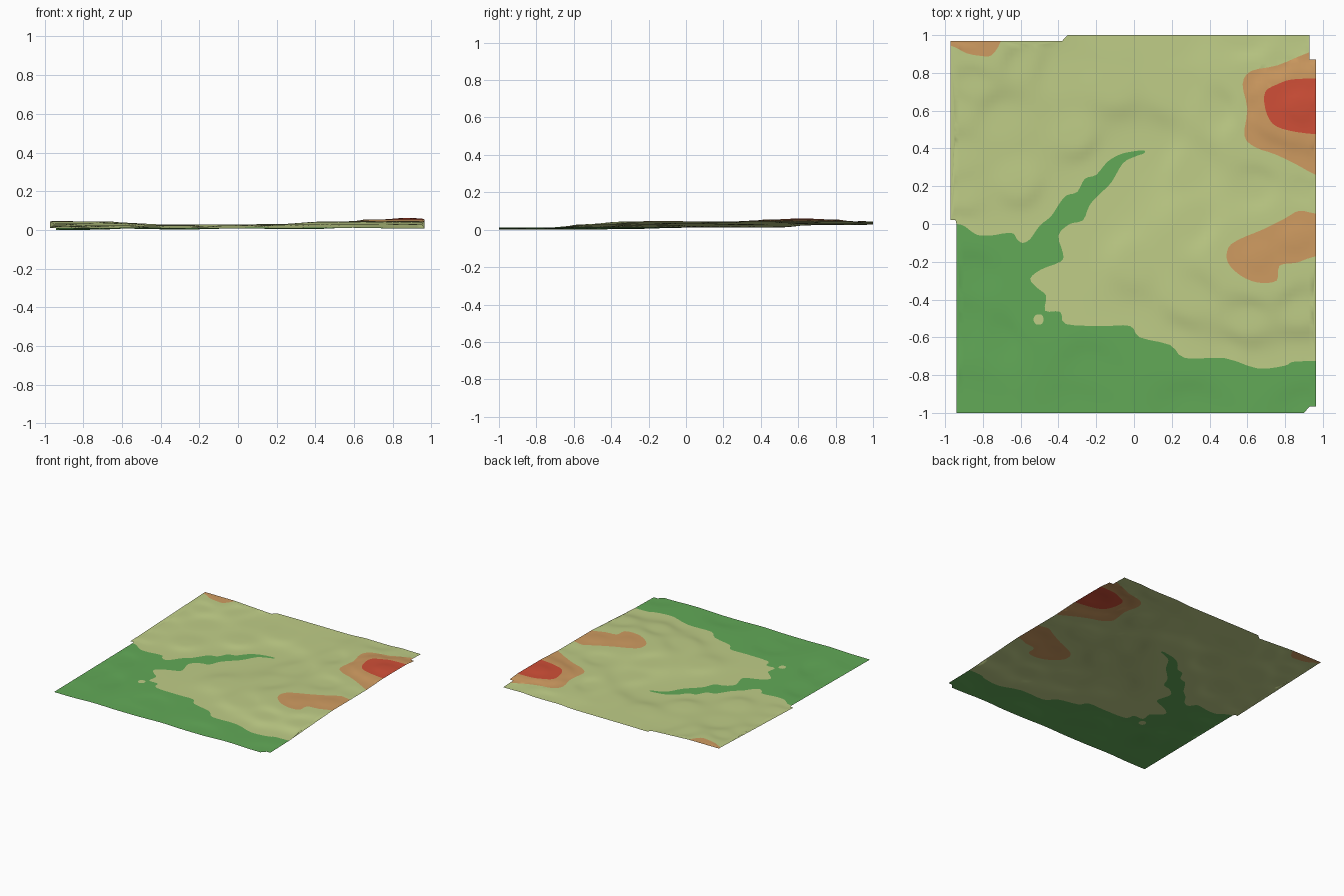
import bpy
from mathutils import Vector
from mathutils.geometry import delaunay_2d_cdt

if "Cube" in bpy.data.objects:
    bpy.data.objects.remove(bpy.data.objects["Cube"])

STEP = 0.025

# Stepped outer edge of the map sheet
outline = [(-.94, -1), (.9, -1), (.93, -.965), (.963, -.965), (.963, .87), (.93, .87),
           (.93, 1), (-.35, 1), (-.38, .97), (-.972, .97), (-.972, .02), (-.945, .02),
           (-.94, 0)]

# Contour lines; points beyond the outline only close the loops
inlet_north = [
    (-1.2, 0), (-1, 0), (-.94, 0), (-.9, -.01), (-.86, -.04), (-.82, -.06), (-.75, -.06),
    (-.69, -.05), (-.64, -.05), (-.62, -.08), (-.59, -.1), (-.55, -.08), (-.5, -.01),
    (-.44, .04), (-.4, .1), (-.36, .15), (-.3, .17), (-.26, .24), (-.2, .26),
    (-.14, .33), (-.07, .37), (0, .385), (.05, .39)]
inlet_south = [
    (.055, .375), (0, .355), (-.06, .32), (-.12, .22), (-.18, .16), (-.235, .1),
    (-.27, .02), (-.34, 0), (-.4, -.06), (-.375, -.16), (-.39, -.2), (-.49, -.24),
    (-.55, -.29), (-.51, -.34), (-.465, -.38), (-.47, -.46), (-.39, -.465)]
south_edge = [
    (-.36, -.53), (-.16, -.54), (-.02, -.54), (.03, -.6), (.19, -.64), (.27, -.71),
    (.48, -.71), (.655, -.765), (.8, -.75), (.84, -.73), (.963, -.725), (1.2, -.72),
    (1.2, -1.2), (-1.2, -1.2)]
lowland = inlet_north + inlet_south + south_edge
knoll = [(-.532, -.505), (-.52, -.482), (-.49, -.48), (-.478, -.505), (-.49, -.53),
         (-.52, -.53)]
hill_ne = [(1.2, .16), (.963, .26), (.86, .315), (.745, .37), (.645, .405), (.585, .465),
           (.6, .61), (.575, .74), (.62, .81), (.76, .84), (.93, .91), (1.2, 1)]
hill_e = [(1.2, .03), (.963, .055), (.875, .07), (.8, .03), (.68, -.03), (.56, -.08),
          (.5, -.125), (.495, -.2), (.56, -.27), (.655, -.31), (.755, -.3), (.77, -.22),
          (.86, -.205), (.963, -.17), (1.2, -.12)]
hill_nw = [(-1.2, 1), (-.972, .945), (-.89, .905), (-.81, .89), (-.755, .893),
           (-.705, .968), (-.68, 1.1)]
summit = [(1.2, .46), (.963, .475), (.82, .495), (.735, .53), (.695, .61), (.695, .7),
          (.76, .74), (.835, .765), (.963, .77), (1.2, .77)]

# (contour, height of that contour, material inside), later ones win
regions = [(lowland, .012, 0), (knoll, .0125, 1), (hill_ne, .045, 2),
           (hill_e, .044, 2), (hill_nw, .045, 2), (summit, .056, 3)]

# Spot heights between the contours: x, y, z
spots = [
    (-.9, -.95, .001), (-.3, -.98, .004), (.3, -.98, .005), (.9, -.98, .007),
    (-.7, -.6, .004), (-.92, -.55, .002), (-.85, -.25, .006), (-.25, -.75, .007),
    (0, -.2, .025), (.3, -.4, .029), (.6, -.5, .03), (.87, -.45, .032),
    (.3, 0, .031), (.3, .3, .027), (.65, .2, .036), (.9, .17, .041),
    (.45, .6, .035), (.2, .7, .031), (.2, .97, .03), (.6, .97, .037),
    (.9, .97, .042), (-.1, .72, .03), (-.1, .97, .03), (-.3, .45, .025),
    (-.6, .2, .024), (-.9, .12, .019), (-.95, .36, .023), (-.7, .56, .024),
    (-.4, .82, .025), (-.85, .75, .037), (-.6, .86, .035), (-.95, .6, .032),
    (.87, .62, .062), (.85, -.07, .048), (.65, -.18, .047), (-.92, .96, .048)]


def smooth_loop(pts, n=3):
    """Closed Catmull-Rom curve through the points."""
    p = [Vector(q) for q in pts]
    out = []
    for i in range(len(p)):
        a, b, c, d = (p[(i + k - 1) % len(p)] for k in range(4))
        for s in range(n):
            t = s / n
            out.append(0.5 * (2 * b + (c - a) * t + (2 * a - 5 * b + 4 * c - d) * t * t
                              + (3 * b - a - 3 * c + d) * t ** 3))
    return out


def inside(x, y, poly):
    hit = False
    for (x1, y1), (x2, y2) in zip(poly, poly[1:] + poly[:1]):
        if (y1 > y) != (y2 > y) and x < (x2 - x1) * (y - y1) / (y2 - y1) + x1:
            hit = not hit
    return hit


controls = spots + [(x, y, z) for loop, z, _ in regions for x, y in loop
                    if abs(x) < .98 and abs(y) < 1]


def height(x, y):
    total = weight = 0.0
    for px, py, pz in controls:
        w = 1 / ((x - px) ** 2 + (y - py) ** 2 + .0006) ** 2
        total += w * pz
        weight += w
    return total / weight


# Triangulate a regular grid together with the outline and contour lines
verts = [Vector((i * STEP, j * STEP)) for i in range(-40, 41) for j in range(-41, 42)]
edges = []


def add_loop(pts):
    base = len(verts)
    verts.extend(Vector(p) for p in pts)
    edges.extend((base + i, base + (i + 1) % len(pts)) for i in range(len(pts)))


add_loop(outline)
curves = []
for loop, _, mat in regions:
    curve = smooth_loop(loop)
    add_loop(curve)
    curves.append(([tuple(v) for v in curve], mat))
flat, _, tris, *_ = delaunay_2d_cdt(verts, edges, [], 0, 1e-5)

# Keep triangles inside the outline, coloured by contour region
faces, mats = [], []
for tri in tris:
    cx = sum(flat[i].x for i in tri) / len(tri)
    cy = sum(flat[i].y for i in tri) / len(tri)
    if not inside(cx, cy, outline):
        continue
    index = 1
    for curve, mat in curves:
        if inside(cx, cy, curve):
            index = mat
    faces.append(tri)
    mats.append(index)

used = sorted({i for f in faces for i in f})
remap = {old: new for new, old in enumerate(used)}
heights = [height(flat[i].x, flat[i].y) for i in used]
low = min(heights)
points = [(flat[i].x, flat[i].y, z - low) for i, z in zip(used, heights)]

# Terrain sheet
mesh = bpy.data.meshes.new("terrain")
mesh.from_pydata(points, [], [[remap[i] for i in f] for f in faces])
for name, rgb in (("lowland green", (98, 168, 88)), ("midland yellow green", (190, 204, 134)),
                  ("hill orange", (206, 154, 97)), ("summit red", (207, 80, 58))):
    m = bpy.data.materials.new(name)
    m.diffuse_color = [(c / 255) ** 2.2 for c in rgb] + [1]
    m.use_nodes = True
    m.node_tree.nodes["Principled BSDF"].inputs["Base Color"].default_value = m.diffuse_color
    mesh.materials.append(m)
for poly, index in zip(mesh.polygons, mats):
    poly.material_index = index
    poly.use_smooth = True
mesh.update()
terrain = bpy.data.objects.new("terrain", mesh)
bpy.context.collection.objects.link(terrain)
